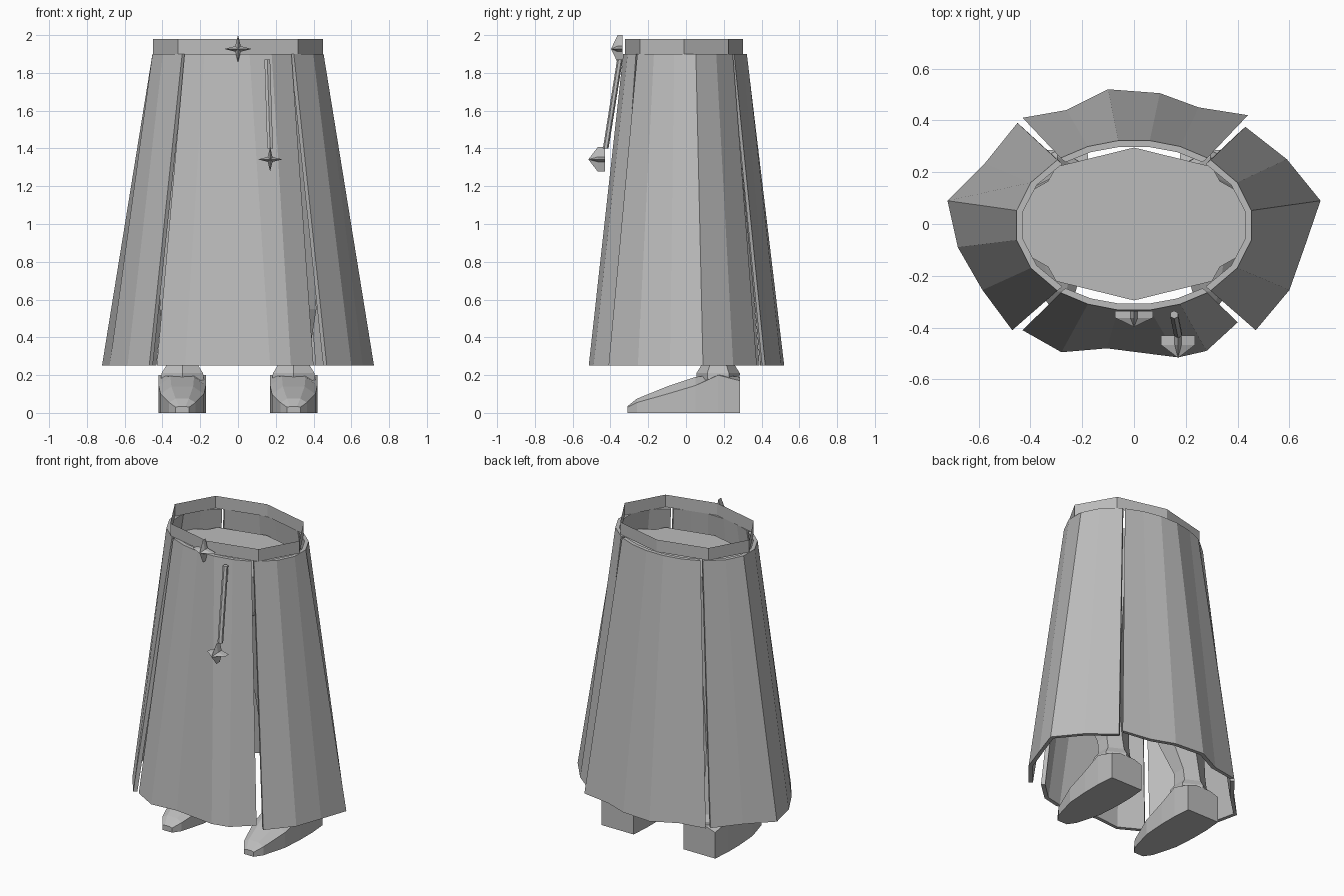
import bpy, bmesh, math
from mathutils import Vector

if "Cube" in bpy.data.objects:
    bpy.data.objects.remove(bpy.data.objects["Cube"])

cloth = bpy.data.materials.new("plain_grey")
cloth.diffuse_color = (0.5, 0.5, 0.5, 1)
cloth.use_nodes = True
cloth.node_tree.nodes["Principled BSDF"].inputs["Base Color"].default_value = cloth.diffuse_color


def make(name, verts, faces):
    mesh = bpy.data.meshes.new(name)
    mesh.from_pydata(verts, [], faces)
    bm = bmesh.new()
    bm.from_mesh(mesh)
    bmesh.ops.recalc_face_normals(bm, faces=bm.faces)
    bm.to_mesh(mesh)
    bm.free()
    mesh.materials.append(cloth)
    ob = bpy.data.objects.new(name, mesh)
    bpy.context.collection.objects.link(ob)
    return ob


def loft(name, rings, caps=True):
    """Skin a list of closed rings with equal point counts."""
    n = len(rings[0])
    verts = [p for r in rings for p in r]
    faces = [(k * n + i, k * n + (i + 1) % n, (k + 1) * n + (i + 1) % n, (k + 1) * n + i)
             for k in range(len(rings) - 1) for i in range(n)]
    if caps:
        faces += [tuple(range(n)), tuple(range(len(verts) - n, len(verts)))]
    return make(name, verts, faces)


# Skirt panels: elliptical waist flaring to an uneven hem
def panel(name, start, end, hem, thick=0.025):
    n = len(hem)
    top = []
    for i in range(n):
        t = math.radians(start + (end - start) * i / (n - 1))
        top.append((0.46 * math.cos(t), 0.33 * math.sin(t) - 0.005))

    def inward(p):
        v = Vector(p)
        return v * (1 - thick / v.length)

    rows = [[(*p, 1.9) for p in top], [(*p, 0.25) for p in hem],
            [(*inward(p), 0.25) for p in hem], [(*inward(p), 1.9) for p in top]]
    verts = [p for r in rows for p in r]
    faces = []
    for k in range(4):
        a, b = k * n, (k + 1) % 4 * n
        faces += [(a + i, a + i + 1, b + i + 1, b + i) for i in range(n - 1)]
    faces += [(0, n, 2 * n, 3 * n), (n - 1, 2 * n - 1, 3 * n - 1, 4 * n - 1)]
    make(name, verts, faces)


panel("front_panel", 232, 308, [(-.43, -.41), (-.28, -.495), (-.105, -.48),
                                (.17, -.515), (.28, -.49), (.40, -.38)])
panel("back_panel", 52, 128, [(.44, .42), (.25, .45), (.10, .505),
                              (-.10, .52), (-.26, .44), (-.43, .41)])
panel("right_panel", -50, 50, [(.47, -.41), (.60, -.255), (.66, -.085),
                               (.72, .09), (.59, .25), (.43, .375)])
panel("left_panel", 130, 230, [(-.45, .39), (-.575, .235), (-.72, .09),
                               (-.68, -.09), (-.585, -.255), (-.47, -.41)])


# Belt: open eight-sided band; hips: solid eight-sided block
def octagon(rx, ry, z, cy=0.0):
    return [(rx * math.cos(a), cy + ry * math.sin(a) * (1.06 if i % 2 else 1), z)
            for i, a in enumerate(math.tau * k / 8 for k in range(8))]


loft("belt", [octagon(0.45, 0.312, z, -0.01) for z in (1.9, 1.98)], caps=False)
loft("hips", [octagon(0.34, 0.24, 1.5), octagon(0.425, 0.295, 1.78)])


# Legs and shoes, mirrored
def hexagon(cx, cy, z, rx, ry):
    pts = [(0, 1), (1, .5), (1, -.5), (0, -1), (-1, -.5), (-1, .5)]
    return [(cx + x * rx, cy + y * ry, z) for x, y in pts]


for side, s in (("right", 1), ("left", -1)):
    loft(side + "_leg", [
        hexagon(s * .295, .17, .15, .118, .112),
        hexagon(s * .295, .17, .21, .11, .115),
        hexagon(s * .295, .17, .25, .085, .09),
        hexagon(s * .295, .16, .33, .085, .085),
        hexagon(s * .29, .09, .55, .125, .12),
        hexagon(s * .285, .07, .66, .125, .125),
        hexagon(s * .235, 0, 1.779, .195, .22)])
    # y, half width, side height, crest height
    sections = [(-.31, .035, .03, .035), (-.26, .07, .055, .075), (-.1, .115, .1, .14),
                (.05, .125, .145, .19), (.17, .125, .2, .205), (.285, .115, .17, .19)]
    rings = []
    for y, w, h, c in sections:
        prof = [(-w, 0), (w, 0), (w, h), (w * .5, c), (-w * .5, c), (-w, h)]
        rings.append([(s * .295 + x, y, z) for x, z in prof])
    loft(side + "_shoe", rings)


# Four-pointed star ornaments with a raised centre
def star(name, cx, cz, r, back, rim, apex):
    def ring(y):
        return [(cx + (r if i % 2 == 0 else r * .28) * math.cos(i * math.pi / 4), y,
                 cz + (r if i % 2 == 0 else r * .28) * math.sin(i * math.pi / 4))
                for i in range(8)]
    verts = ring(back) + ring(rim) + [(cx, apex, cz)]
    faces = [tuple(range(8))]
    for i in range(8):
        j = (i + 1) % 8
        faces += [(i, j, 8 + j, 8 + i), (8 + i, 8 + j, 16)]
    make(name, verts, faces)


star("belt_star", 0, 1.927, 0.073, -0.335, -0.362, -0.397)
star("hanging_star", 0.17, 1.342, 0.065, -0.43, -0.467, -0.517)

# Hanging cord between belt and lower star
loft("hanging_cord", [hexagon(.155, -.35, 1.87, .015, .015),
                      hexagon(.17, -.425, 1.40, .015, .015)])
